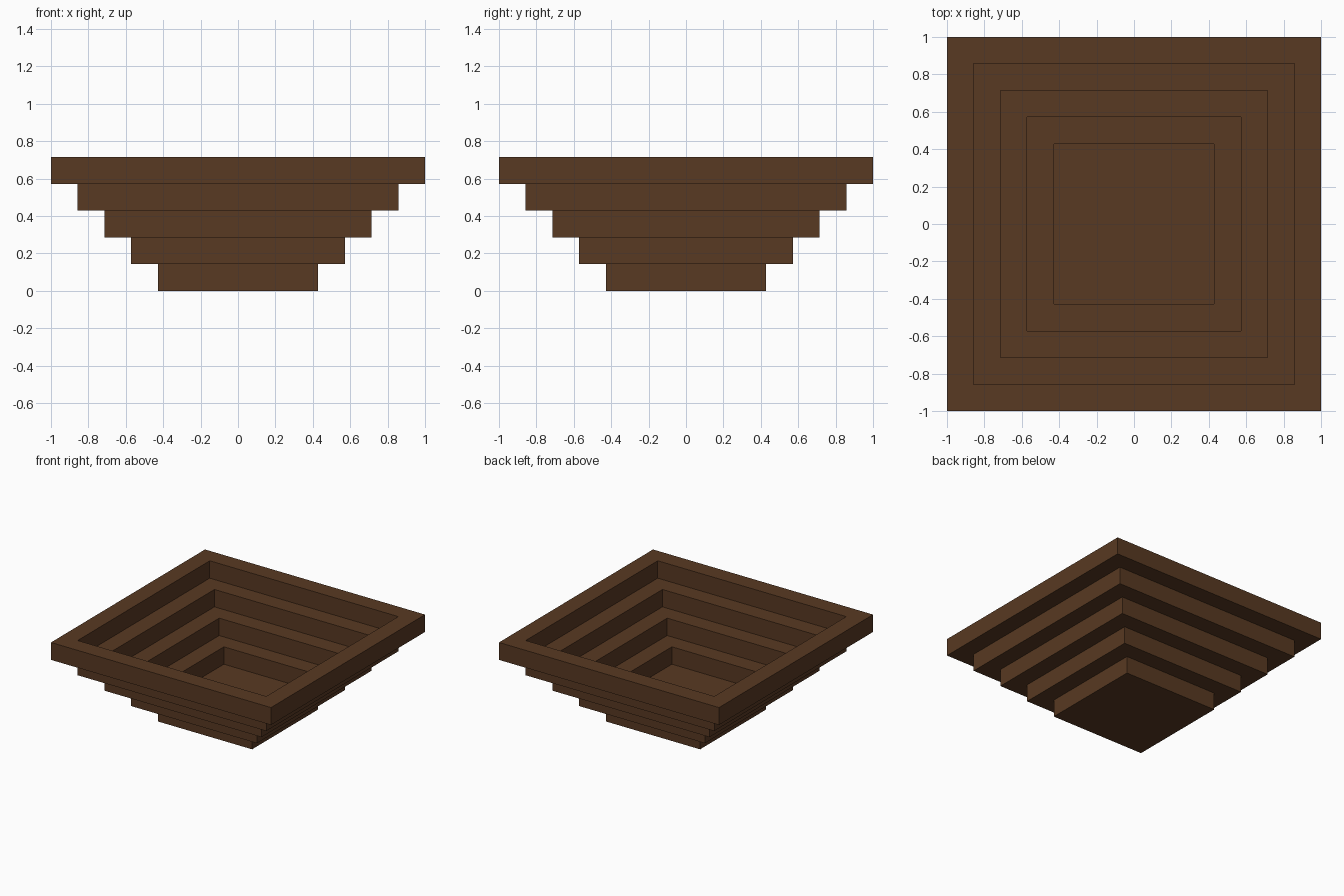
import bpy
import bmesh

# Remove the default cube
cube = bpy.data.objects.get("Cube")
if cube:
    bpy.data.objects.remove(cube, do_unlink=True)

UNIT = 1 / 7      # height and width of every step
BASE_HALF = 3     # half-width of the base, in units
STEPS = 4         # square frames above the base

# Single dark wood colour
wood = bpy.data.materials.new("dark_brown_wood")
wood.use_nodes = True
wood.diffuse_color = (0.098, 0.041, 0.016, 1)
wood.node_tree.nodes["Principled BSDF"].inputs["Base Color"].default_value = wood.diffuse_color


def add_object(name, bm):
    bmesh.ops.recalc_face_normals(bm, faces=bm.faces)
    mesh = bpy.data.meshes.new(name)
    bm.to_mesh(mesh)
    bm.free()
    mesh.materials.append(wood)
    obj = bpy.data.objects.new(name, mesh)
    bpy.context.collection.objects.link(obj)
    return obj


def square_loop(bm, half, z):
    corners = [(-1, -1), (1, -1), (1, 1), (-1, 1)]
    return [bm.verts.new((x * half, y * half, z)) for x, y in corners]


def square_frame(name, inner, outer, bottom, top):
    bm = bmesh.new()
    profile = [(outer, bottom), (outer, top), (inner, top), (inner, bottom)]
    loops = [square_loop(bm, half, z) for half, z in profile]
    # Bridge each loop to the next around the closed profile
    for a, b in zip(loops, loops[1:] + loops[:1]):
        for i in range(4):
            j = (i + 1) % 4
            bm.faces.new((a[i], a[j], b[j], b[i]))
    return add_object(name, bm)


# Solid floor slab
bm = bmesh.new()
bmesh.ops.create_cube(bm, size=1)
side = 2 * BASE_HALF * UNIT
bmesh.ops.scale(bm, vec=(side, side, UNIT), verts=bm.verts)
bmesh.ops.translate(bm, vec=(0, 0, UNIT / 2), verts=bm.verts)
add_object("floor_slab", bm)

# Stepped frames widening toward the rim
for step in range(1, STEPS + 1):
    name = "top_rim" if step == STEPS else f"step_frame_{step}"
    inner = (BASE_HALF + step - 1) * UNIT
    square_frame(name, inner, inner + UNIT, step * UNIT, (step + 1) * UNIT)
